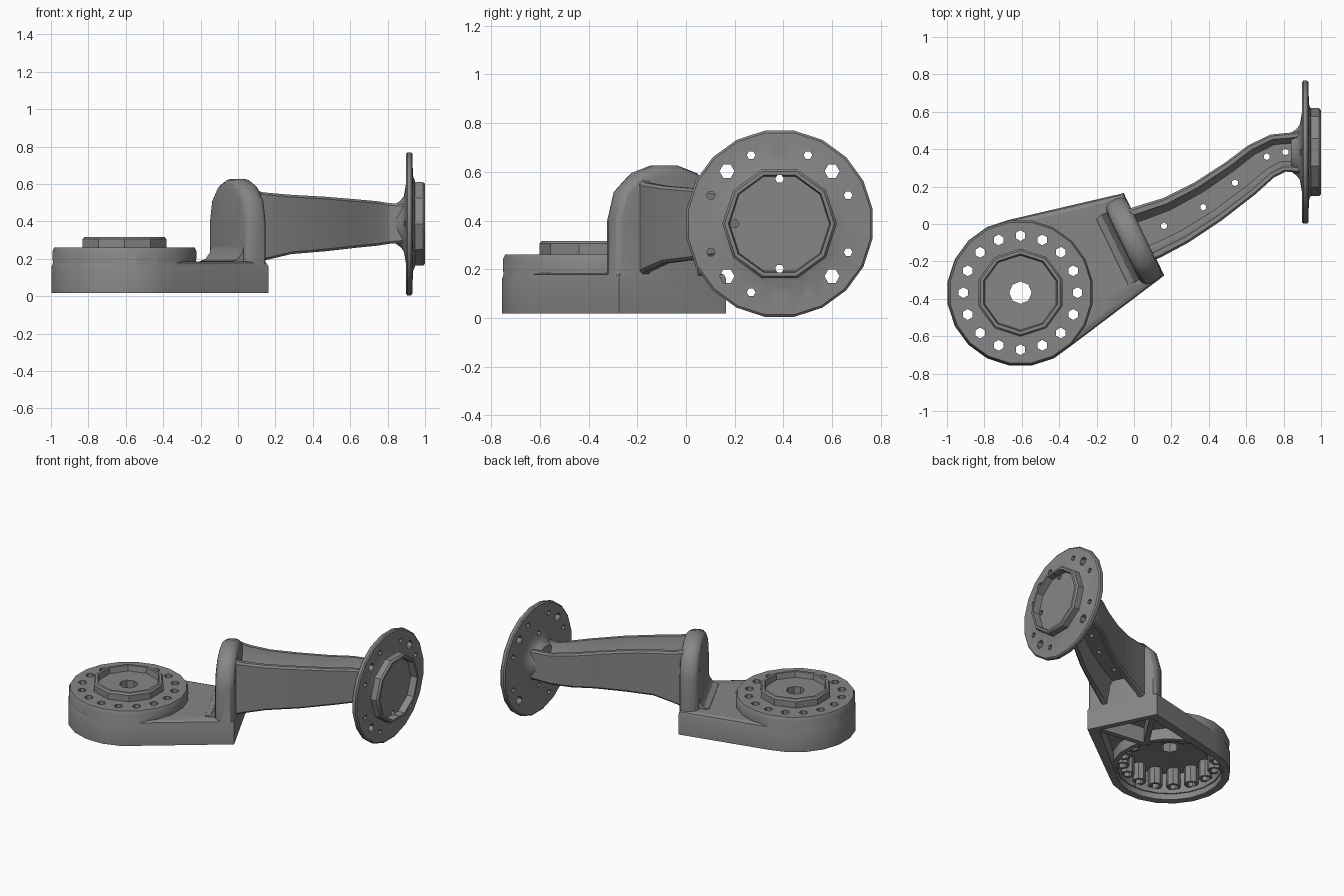
import bpy, bmesh, math
from mathutils import Matrix, Vector
from mathutils.geometry import convex_hull_2d

if "Cube" in bpy.data.objects:
    bpy.data.objects.remove(bpy.data.objects["Cube"])

grey = bpy.data.materials.new("cast_grey")
grey.use_nodes = True
COLOUR = (0.24, 0.24, 0.24, 1)
grey.diffuse_color = COLOUR
grey.node_tree.nodes["Principled BSDF"].inputs["Base Color"].default_value = COLOUR

TURN = math.radians(25.8)
DISK = Matrix.Translation((-0.607, -0.367, 0))
WALL = Matrix.Translation((0, -0.09, 0)) @ Matrix.Rotation(TURN, 4, 'Z')
FLANGE = Matrix.Translation((0, 0.384, 0.387)) @ Matrix.Rotation(math.pi / 2, 4, 'Y')


def finish(name, bm, matrix=None):
    if matrix:
        bm.transform(matrix)
    bmesh.ops.recalc_face_normals(bm, faces=bm.faces[:])
    mesh = bpy.data.meshes.new(name)
    bm.to_mesh(mesh)
    bm.free()
    mesh.materials.append(grey)
    obj = bpy.data.objects.new(name, mesh)
    bpy.context.collection.objects.link(obj)
    return obj


def loft(name, rings, matrix=None):
    """Skin a list of closed rings and cap both ends."""
    bm = bmesh.new()
    loops = [[bm.verts.new(p) for p in ring] for ring in rings]
    for a, b in zip(loops, loops[1:]):
        for i in range(len(a)):
            j = (i + 1) % len(a)
            bm.faces.new((a[i], a[j], b[j], b[i]))
    bm.faces.new(loops[0][::-1])
    bm.faces.new(loops[-1])
    return finish(name, bm, matrix)


def circle(radius, sides):
    return [Vector((radius * math.cos(math.tau * (i + 0.5) / sides),
                    radius * math.sin(math.tau * (i + 0.5) / sides)))
            for i in range(sides)]


def lathe(name, profile, sides, matrix):
    return loft(name, [[(p.x, p.y, h) for p in circle(r, sides)] for r, h in profile], matrix)


def prism(name, outline, low, high, matrix=None):
    return loft(name, [[(x, y, z) for x, y in outline] for z in (low, high)], matrix)


def posts(name, spots, low, high, matrix=None, sides=6):
    """Separate upright cylinders; each spot is x, y, radius."""
    bm = bmesh.new()
    for x, y, r in spots:
        bmesh.ops.create_cone(bm, cap_ends=True, segments=sides, radius1=r, radius2=r,
                              depth=high - low,
                              matrix=Matrix.Translation((x, y, (low + high) / 2)))
    return finish(name, bm, matrix)


def bolt_circle(count, radius, sizes):
    return [(radius * math.cos(math.tau * i / count), radius * math.sin(math.tau * i / count),
             sizes[i % len(sizes)]) for i in range(count)]


def apply(obj, mod):
    bpy.context.view_layer.objects.active = obj
    bpy.ops.object.modifier_apply(modifier=mod.name)


def boolean(obj, operation, *tools):
    for tool in tools:
        mod = obj.modifiers.new("bool", 'BOOLEAN')
        mod.operation, mod.solver, mod.object = operation, 'EXACT', tool
        apply(obj, mod)
        bpy.data.objects.remove(tool)


def bevel(obj, width, segments, above):
    """Round the sharp edges lying above a height."""
    bm = bmesh.new()
    bm.from_mesh(obj.data)
    edges = [e for e in bm.edges if min(v.co.z for v in e.verts) > above
             and e.calc_face_angle(0) > math.radians(50)]
    bmesh.ops.bevel(bm, geom=edges, offset=width, segments=segments, profile=0.5, affect='EDGES')
    bm.to_mesh(obj.data)
    bm.free()


def hull(radius, corners):
    """Outline wrapped round the turntable circle and the wall corners."""
    centre = Vector(DISK.translation[:2])
    pts = [centre + p for p in circle(radius, 20)] + [Vector(c) for c in corners]
    return [pts[i] for i in convex_hull_2d(pts)]


# Housing body with a rounded upper edge
base = prism("base_housing", hull(0.394, [(0.162, -0.275), (-0.055, 0.165)]), 0.018, 0.185)
bevel(base, 0.025, 2, 0.1)

# Upright domed wall
half = [(0.245, 0.1), (0.245, 0.4), (0.215, 0.52), (0.14, 0.595), (0.05, 0.627)]
dome = half + [(-y, z) for y, z in reversed(half)]
wall = loft("wall", [[(x, y, z) for y, z in dome] for x in (-0.065, 0.062)], WALL)
bevel(wall, 0.045, 3, 0.05)

# Fillet between housing and wall
sweep = [(-0.14, 0.17), (-0.13, 0.187), (-0.095, 0.2), (-0.07, 0.235), (-0.06, 0.29),
         (0, 0.29), (0, 0.17)]
fillet = loft("fillet", [[(x, y, z) for x, z in sweep] for y in (-0.2, 0.2)], WALL)

# Turntable disk and its raised hub
disk = lathe("disk", [(0.385, 0.1), (0.39, 0.24), (0.38, 0.26)], 20, DISK)
hub = lathe("hub", [(0.235, 0.2), (0.235, 0.305), (0.225, 0.317), (0.207, 0.317),
                    (0.2, 0.278)], 10, DISK)
boolean(base, 'UNION', wall, fillet, disk, hub)

# Hollow underside
cavity = prism("cavity", hull(0.345, [(0.095, -0.235), (-0.065, 0.1)]), -0.1, 0.14)
well = lathe("well", [(0.343, -0.1), (0.343, 0.21)], 20, DISK)
boolean(base, 'DIFFERENCE', cavity, well)

# Underside ribs running from the disk to the wall corners, and a ring round the disk
ring = lathe("ring", [(0.372, 0.06), (0.372, 0.16)], 20, DISK)
boolean(ring, 'DIFFERENCE', lathe("ring_bore", [(0.337, 0), (0.337, 0.3)], 20, DISK))
ribs = []
for end in ((0.115, -0.25), (-0.06, 0.12)):
    start, stop = Vector((-0.27, -0.2)), Vector(end)
    side = (stop - start).orthogonal().normalized() * 0.018
    ribs.append(prism("rib", [start + side, stop + side, stop - side, start - side], 0.03, 0.155))

# Bolt bosses under the disk, then the through holes
bosses = posts("bosses", bolt_circle(16, 0.305, [0.046]), 0.09, 0.23, DISK, 8)
boolean(base, 'UNION', ring, *ribs, bosses)
boolean(base, 'DIFFERENCE',
        posts("bolt_cut", bolt_circle(16, 0.305, [0.029]), -0.1, 0.5, DISK),
        posts("centre_cut", [(0, 0, 0.06)], -0.1, 0.5, DISK, 8))

# Curved arm: left edge, right edge, top and bottom at each station
stations = [
    ((-0.03, 0.08), (0.09, -0.2), 0.57, 0.17), ((0.03, 0.1), (0.14, -0.18), 0.555, 0.19),
    ((0.16, 0.14), (0.29, -0.1), 0.542, 0.225), ((0.32, 0.22), (0.47, 0.02), 0.532, 0.24),
    ((0.49, 0.33), (0.65, 0.16), 0.517, 0.26), ((0.61, 0.42), (0.75, 0.25), 0.508, 0.27),
    ((0.73, 0.478), (0.81, 0.28), 0.498, 0.28), ((0.85, 0.49), (0.87, 0.275), 0.493, 0.285),
    ((0.91, 0.5), (0.91, 0.27), 0.49, 0.29)]
rings = []
for left, right, top, bottom in stations:
    left, right = Vector(left), Vector(right)
    mid = (top + bottom) / 2
    # Channelled section: two side walls joined by a central web
    upper = [(0, top - 0.012), (0.04, top), (0.13, top), (0.2, mid + 0.06), (0.27, mid + 0.03)]
    upper += [(1 - s, z) for s, z in reversed(upper)]
    section = upper + [(s, 2 * mid - z) for s, z in reversed(upper)]
    rings.append([(*left.lerp(right, s), z) for s, z in section])
arm = loft("arm", rings)
drains = [(0.16, -0.01), (0.37, 0.09), (0.54, 0.22), (0.71, 0.36), (0.81, 0.385)]
boolean(arm, 'DIFFERENCE', posts("drain_cut", [(x, y, 0.018) for x, y in drains], 0, 1))

# End flange with flared neck, rimmed hub and bolt holes
flange = lathe("mount_flange", [(0.105, 0.84), (0.125, 0.868), (0.15, 0.887), (0.21, 0.897),
                                (0.378, 0.897), (0.387, 0.905), (0.387, 0.925), (0.378, 0.933),
                                (0.26, 0.935), (0.235, 0.945)], 20, FLANGE)
rim = lathe("rim", [(0.235, 0.92), (0.235, 0.988), (0.225, 1.0), (0.21, 1.0),
                    (0.205, 0.952)], 10, FLANGE)
boolean(flange, 'UNION', rim)
boolean(flange, 'DIFFERENCE',
        posts("bolt_cut", bolt_circle(16, 0.305, [0.031, 0.018]), 0.8, 1.1, FLANGE),
        posts("pin_cut", bolt_circle(4, 0.184, [0.018]), 0.8, 1.1, FLANGE))

# Smooth the rounded surfaces and keep the corners crisp
for obj in (base, arm, flange):
    bpy.ops.object.select_all(action='DESELECT')
    obj.select_set(True)
    bpy.context.view_layer.objects.active = obj
    bpy.ops.object.shade_smooth_by_angle(angle=math.radians(30))
